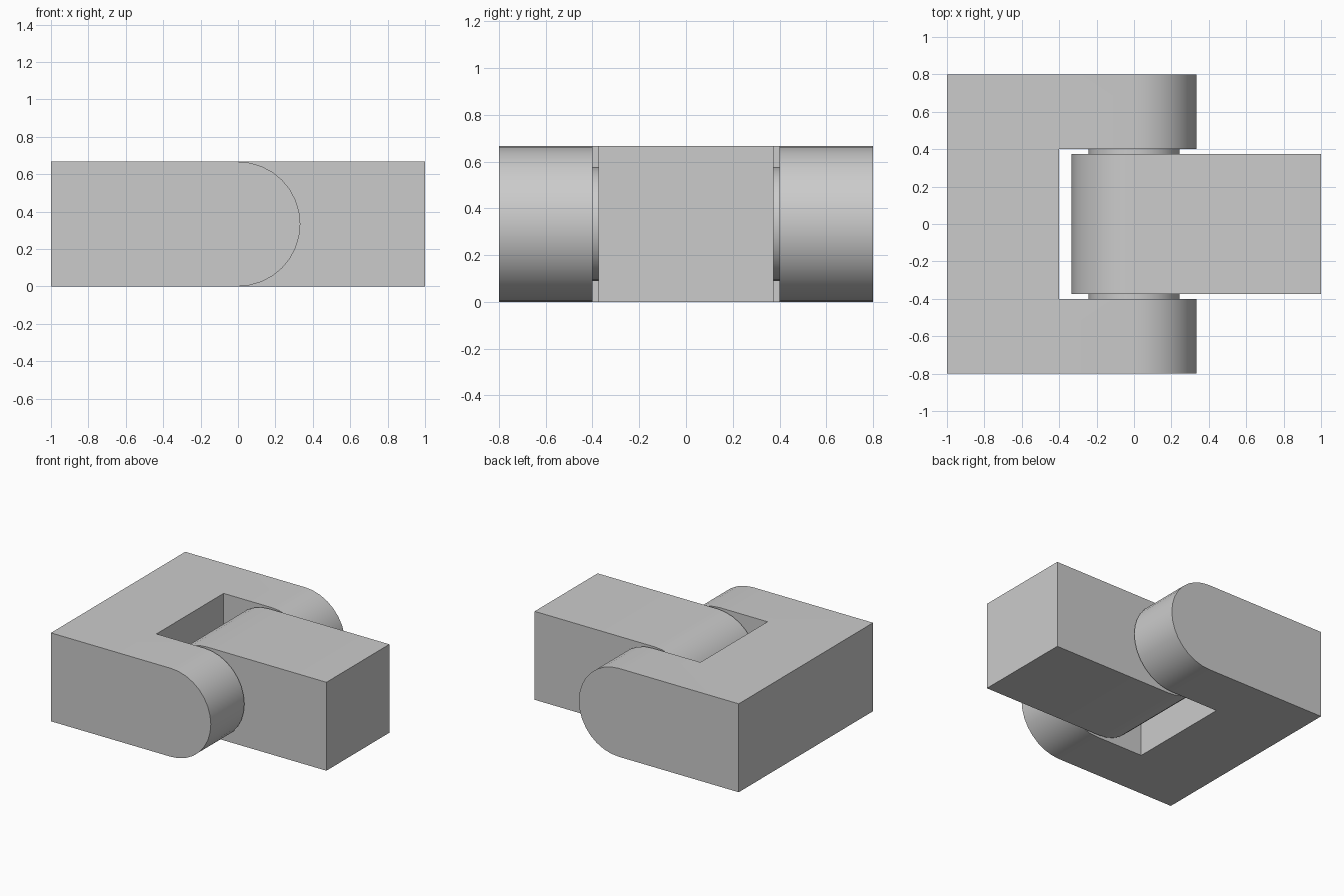
import bpy
import bmesh
from math import pi, cos, sin

if "Cube" in bpy.data.objects:
    bpy.data.objects.remove(bpy.data.objects["Cube"])

R = 1 / 3            # knuckle radius, also the axis height
ARC = 16             # segments per half circle


def extrude_y(name, profile, y0, y1):
    """Extrude an (x, z) outline along y."""
    bm = bmesh.new()
    face = bm.faces.new([bm.verts.new((x, y0, z)) for x, z in profile])
    out = bmesh.ops.extrude_face_region(bm, geom=[face])["geom"]
    verts = [g for g in out if isinstance(g, bmesh.types.BMVert)]
    bmesh.ops.translate(bm, verts=verts, vec=(0, y1 - y0, 0))
    bmesh.ops.recalc_face_normals(bm, faces=bm.faces)
    mesh = bpy.data.meshes.new(name)
    bm.to_mesh(mesh)
    bm.free()
    obj = bpy.data.objects.new(name, mesh)
    bpy.context.collection.objects.link(obj)
    return obj


def smooth(obj):
    bpy.ops.object.select_all(action='DESELECT')
    obj.select_set(True)
    bpy.context.view_layer.objects.active = obj
    bpy.ops.object.shade_smooth_by_angle(angle=pi / 6)


def arc(radius, start, steps, total):
    return [(radius * cos(start + total * i / steps), R + radius * sin(start + total * i / steps))
            for i in range(steps + 1)]


# Bar with one rounded end; the tongue is the fork profile mirrored in x
bar = [(-1, 0)] + arc(R, -pi / 2, ARC, pi) + [(-1, 2 * R)]

# Fork: full-width bar with a slot cut from the rounded end
fork = extrude_y("fork", bar, -0.8, 0.8)
slot = extrude_y("slot_cutter", [(-0.4, -0.5), (1, -0.5), (1, 1.2), (-0.4, 1.2)], -0.4, 0.4)
slot.hide_render = True
cut = fork.modifiers.new("slot", 'BOOLEAN')
cut.operation = 'DIFFERENCE'
cut.solver = 'EXACT'
cut.object = slot
bpy.context.view_layer.objects.active = fork
bpy.ops.object.modifier_apply(modifier=cut.name)
bpy.data.objects.remove(slot)
smooth(fork)

# Tongue between the fork arms
smooth(extrude_y("tongue", [(-x, z) for x, z in bar], -0.375, 0.375))

# Pivot bosses bridging the gaps on both sides
for side, label in ((-1, "front"), (1, "back")):
    circle = arc(0.243, 0, 2 * ARC, 2 * pi)[:-1]
    smooth(extrude_y(label + "_pivot_boss", circle, side * 0.37, side * 0.405))
